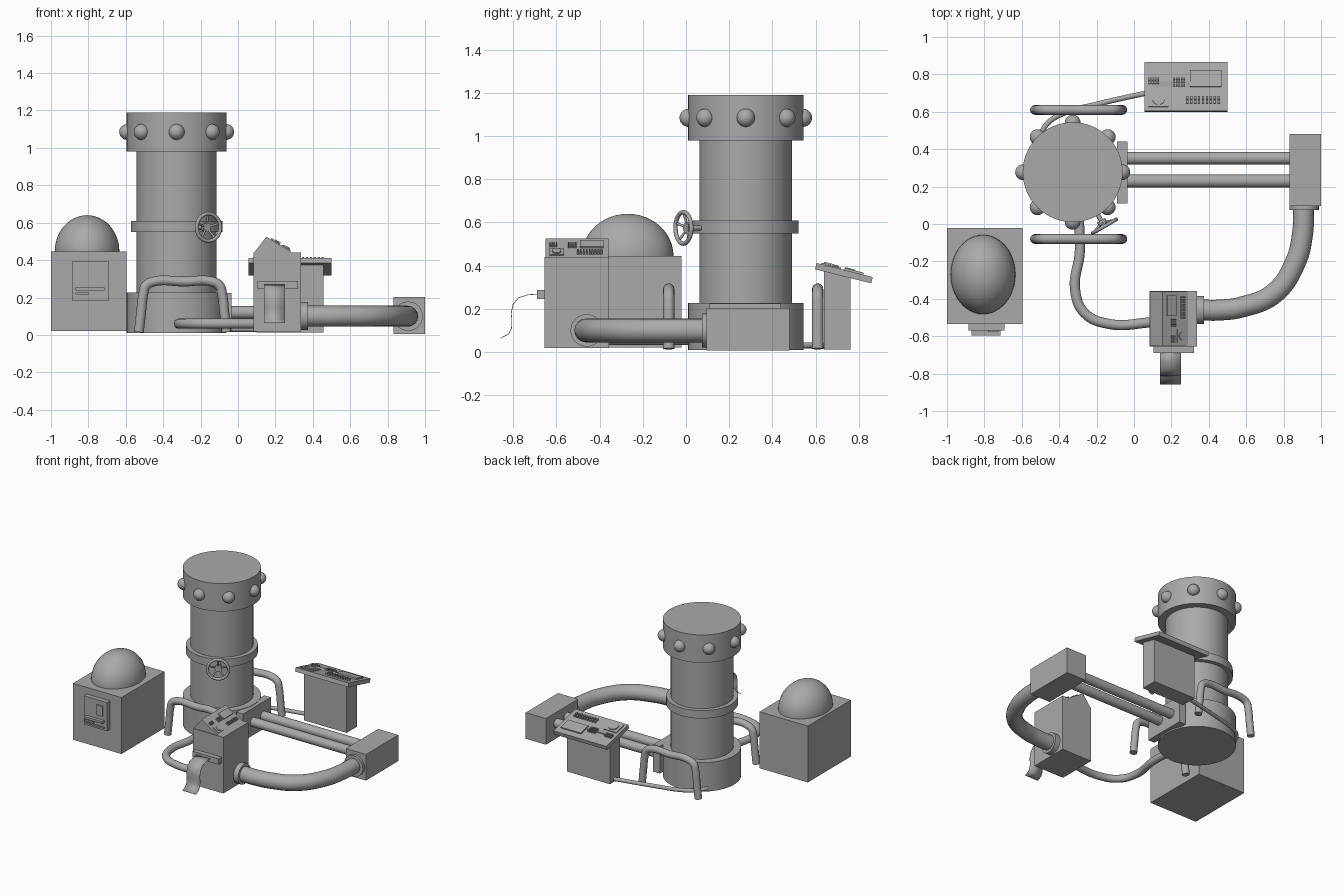
import bpy, math
from mathutils import Matrix, Vector

if "Cube" in bpy.data.objects:
    bpy.data.objects.remove(bpy.data.objects["Cube"], do_unlink=True)

grey = bpy.data.materials.new("machine grey")
grey.use_nodes = True
grey.diffuse_color = (0.4, 0.4, 0.4, 1)
grey.node_tree.nodes["Principled BSDF"].inputs["Base Color"].default_value = (0.4, 0.4, 0.4, 1)


def finish(name, smooth=False):
    ob = bpy.context.object
    ob.name = name
    ob.data.materials.clear()
    ob.data.materials.append(grey)
    if smooth:
        bpy.ops.object.shade_smooth_by_angle(angle=math.radians(40))
    return ob


def box(name, x, y, z, frame=None):
    """Box between (min, max) pairs, optionally placed in a local frame."""
    bpy.ops.mesh.primitive_cube_add(size=1)
    ob = finish(name)
    ranges = (x, y, z)
    fit = Matrix.Translation([(a + b) / 2 for a, b in ranges]) @ Matrix.Diagonal([b - a for a, b in ranges] + [1])
    ob.data.transform((frame or Matrix()) @ fit)
    return ob


def rod(name, start, end, radius, sides=48):
    start, end = Vector(start), Vector(end)
    axis = end - start
    bpy.ops.mesh.primitive_cylinder_add(vertices=sides, radius=radius, depth=axis.length)
    ob = finish(name, True)
    ob.data.transform(Matrix.Translation((start + end) / 2) @ axis.to_track_quat('Z', 'Y').to_matrix().to_4x4())
    return ob


def ball(name, centre, scale):
    bpy.ops.mesh.primitive_uv_sphere_add(segments=48, ring_count=24, radius=1)
    ob = finish(name, True)
    ob.data.transform(Matrix.Translation(centre) @ Matrix.Diagonal((*scale, 1)))
    return ob


def hose(name, points, radius):
    curve = bpy.data.curves.new(name, 'CURVE')
    curve.dimensions = '3D'
    curve.bevel_depth = radius
    curve.bevel_resolution = 6
    curve.resolution_u = 10
    curve.use_fill_caps = True
    spline = curve.splines.new('BEZIER')
    spline.bezier_points.add(len(points) - 1)
    for p, co in zip(spline.bezier_points, points):
        p.co = co
        p.handle_left_type = p.handle_right_type = 'AUTO'
    ob = bpy.data.objects.new(name, curve)
    bpy.context.collection.objects.link(ob)
    bpy.ops.object.select_all(action='DESELECT')
    ob.select_set(True)
    bpy.context.view_layer.objects.active = ob
    bpy.ops.object.convert(target='MESH')
    return finish(name, True)


def mesh(name, verts, faces):
    me = bpy.data.meshes.new(name)
    me.from_pydata(verts, [], faces)
    ob = bpy.data.objects.new(name, me)
    bpy.context.collection.objects.link(ob)
    me.materials.append(grey)
    return ob


def control_panel(name, origin, u, v, w, h):
    """Screen, dial and button grids on a sloping face with axes u and v."""
    u, v = Vector(u).normalized(), Vector(v).normalized()
    frame = Matrix((u, v, u.cross(v))).transposed().to_4x4()
    frame.translation = origin

    def plate(part, u0, u1, v0, v1, height):
        box(name + part, (u0 * w, u1 * w), (v0 * h, v1 * h), (0, height), frame)

    plate("_screen", .05, .43, -.01, .33, .009)
    plate("_dial_plate", -.45, -.21, -.42, -.07, .006)
    rod(name + "_dial", frame @ Vector((-.33 * w, -.25 * h, 0)), frame @ Vector((-.33 * w, -.25 * h, .012)), .13 * h, 24)
    for u0, u1, v0, v1, cols, rows in ((-.45, -.31, .05, .2, 4, 2),
                                       (-.15, 0, 0, .2, 5, 3),
                                       (0, .43, -.35, -.18, 9, 2)):
        du, dv = (u1 - u0) / cols, (v1 - v0) / rows
        for i in range(cols):
            for j in range(rows):
                a, b = u0 + i * du, v0 + j * dv
                plate("_button", a, a + du * .6, b, b + dv * .65, .014)


# Central tower with collar and studded cap
TX, TY = -.328, .277
for part, radius, low, high in (("tower_base", .267, .01, .228), ("tower_column", .214, .2, 1),
                                ("tower_collar", .245, .55, .61), ("tower_cap", .267, .98, 1.19)):
    rod(part, (TX, TY, low), (TX, TY, high), radius, 64)
for k in range(8):
    a = k * math.pi / 4
    ball("cap_stud", (TX + .265 * math.cos(a), TY + .265 * math.sin(a), 1.085), (.042,) * 3)

# Valve wheel facing out from the collar
out = Vector((.5, -.866, 0))
side = Vector((.866, .5, 0))
wheel = Vector((-.158, -.012, .575))
bpy.ops.mesh.primitive_torus_add(major_segments=48, minor_segments=12, major_radius=.073, minor_radius=.01)
finish("valve_wheel", True).data.transform(
    Matrix.Translation(wheel) @ out.to_track_quat('Z', 'Y').to_matrix().to_4x4())
hub = wheel - out * .025
rod("valve_stem", wheel - out * .1, hub, .012, 16)
rod("valve_hub", hub - out * .012, hub + out * .012, .025, 24)
for k in range(5):
    a = math.pi / 2 + k * math.tau / 5
    rod("valve_spoke", hub, wheel + (side * math.cos(a) + Vector((0, 0, 1)) * math.sin(a)) * .072, .006, 10)

# Arched rails in front of and behind the tower
for label, y in (("front_rail", -.08), ("back_rail", .61)):
    hose(label, [(-.53, y, .015), (-.518, y, .12), (-.506, y, .22), (-.493, y, .262), (-.45, y, .285),
                 (-.29, y, .285), (-.14, y, .285), (-.098, y, .262), (-.085, y, .22),
                 (-.073, y, .12), (-.062, y, .015)], .026)

# Generator box with dome
box("dome_box", (-1, -.597), (-.535, -.022), (.02, .445))
dome = ball("dome", (-.807, -.27, .445), (.173, .212, .195))
box("hatch", (-.885, -.693), (-.57, -.53), (.18, .395))
box("hatch_window", (-.78, -.725), (-.578, -.56), (.283, .36))
box("hatch_bar", (-.868, -.715), (-.595, -.56), (.238, .254))
box("hatch_bar", (-.868, -.715), (-.578, -.56), (.195, .205))
box("hatch_switch", (-.868, -.8), (-.585, -.56), (.215, .228))

# Printing cabinet with a sloping top
box("print_cabinet", (.083, .336), (-.655, -.357), (.018, .44))
ridge = [(.086, .44), (.152, .525), (.29, .44)]
mesh("print_cabinet_top", [(x, y, z) for y in (-.65, -.36) for x, z in ridge],
     [(0, 2, 1), (3, 4, 5), (0, 1, 4, 3), (1, 2, 5, 4), (2, 0, 3, 5)])
control_panel("print_panel", (.221, -.505, .4825), (0, 1, 0), (-.138, 0, .085), .285, .162)
box("print_slot", (.105, .322), (-.69, -.65), (.245, .288))

# Curling paper strip
strip = [(-.68, .267), (-.73, .264), (-.775, .25), (-.8, .22), (-.808, .18), (-.805, .14),
         (-.807, .11), (-.82, .083), (-.857, .063)]
paper = mesh("paper_strip", [(x, y, z) for y, z in strip for x in (.138, .25)],
             [(2 * i, 2 * i + 1, 2 * i + 3, 2 * i + 2) for i in range(len(strip) - 1)])
thick = paper.modifiers.new("thickness", 'SOLIDIFY')
thick.thickness = .003
for p in paper.data.polygons:
    p.use_smooth = True

# Thick hose from cabinet to junction box
rod("cabinet_flange", (.33, -.46, .1), (.375, -.46, .1), .075)
hose("thick_hose", [(.35, -.46, .1), (.46, -.46, .1), (.58, -.443, .1), (.75, -.37, .1), (.865, -.2, .1),
                    (.9, -.06, .1), (.908, .1, .1)], .056)
rod("junction_flange", (.91, .075, .1), (.91, .1, .1), .078)
box("junction_box", (.832, 1), (.095, .48), (.006, .203))

# Twin pipes between junction box and tower
box("tower_plate", (-.09, -.035), (.11, .44), (.02, .225))
for y in (.23, .352):
    rod("straight_pipe", (-.05, y, .12), (.84, y, .12), .034, 32)

# Thin hose from tower to cabinet
hose("thin_hose", [(-.295, .04, .06), (-.29, -.15, .06), (-.315, -.35, .06), (-.265, -.475, .06),
                   (-.13, -.535, .06), (.1, -.525, .06)], .027)

# Rear console with tilted desk
box("console_body", (.1, .457), (.64, .762), (.012, .38))
slope = Vector((0, .26, -.065))
tilt = Matrix.Translation((.278, .735, .38)) @ Matrix.Rotation(math.atan2(slope.z, slope.y), 4, 'X')
box("console_desk", (-.221, .221), (-.134, .134), (-.03, 0), tilt)
control_panel("console_panel", (.278, .735, .38), (1, 0, 0), slope, .443, .268)
hose("console_cable", [(-.51, .46, .03), (-.46, .54, .03), (-.38, .59, .03), (-.2, .64, .03), (.11, .71, .03)], .014)
